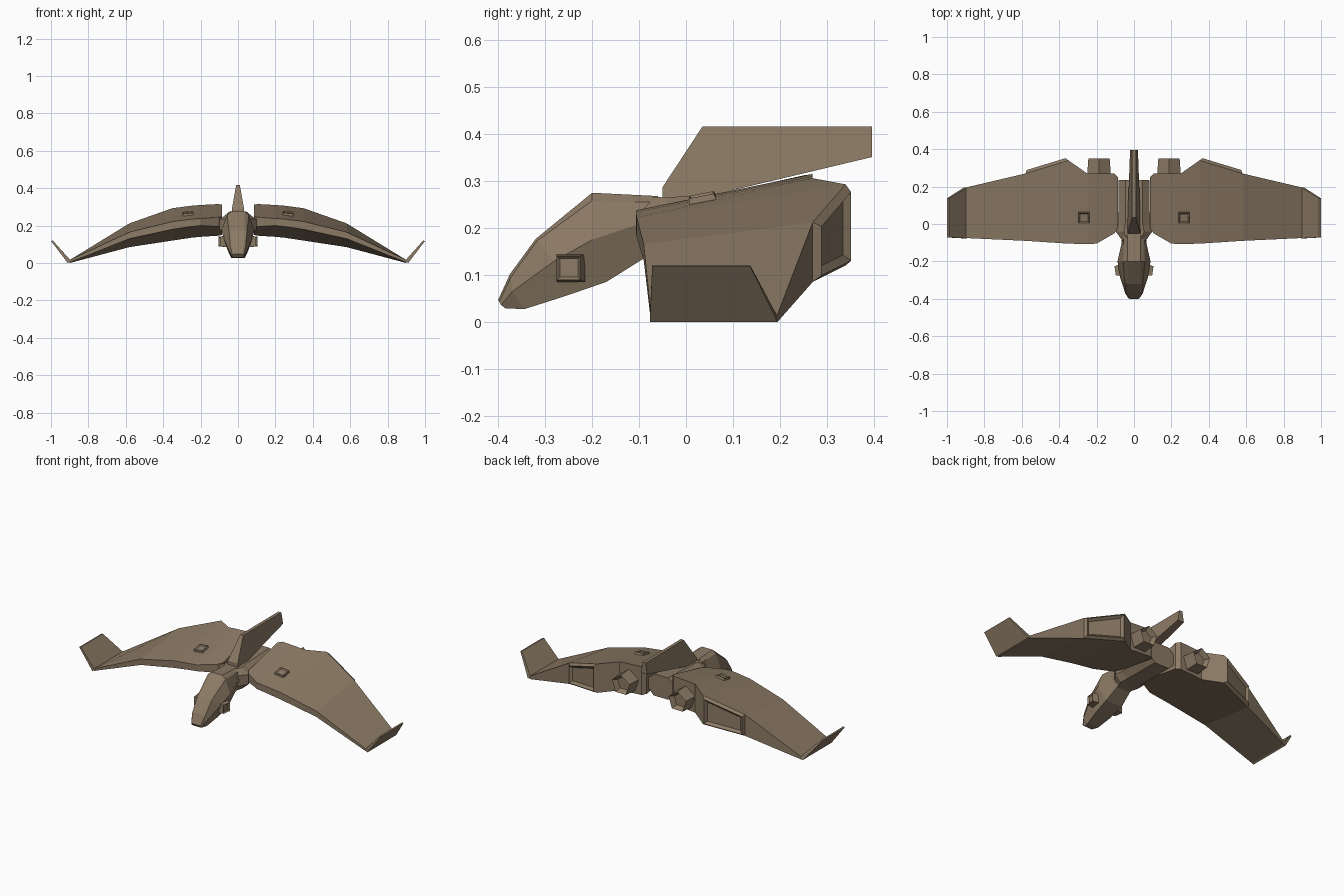
import bpy, bmesh, math
from mathutils import Vector

if "Cube" in bpy.data.objects:
    bpy.data.objects.remove(bpy.data.objects["Cube"], do_unlink=True)

hull = bpy.data.materials.new("brown hull")
hull.use_nodes = True
brown = (0.262, 0.195, 0.130, 1)
hull.diffuse_color = brown
hull.node_tree.nodes["Principled BSDF"].inputs["Base Color"].default_value = brown


def finish(name, bm, mirror=False):
    """Turn a bmesh into a flat-shaded object, optionally mirrored in x."""
    bmesh.ops.recalc_face_normals(bm, faces=bm.faces)
    mesh = bpy.data.meshes.new(name)
    bm.to_mesh(mesh)
    bm.free()
    mesh.materials.append(hull)
    obj = bpy.data.objects.new(name, mesh)
    bpy.context.collection.objects.link(obj)
    if mirror:
        mod = obj.modifiers.new("mirror", 'MIRROR')
        mod.use_axis[0] = True
    return obj


def loft(rings):
    """Skin a list of equal-length point rings and cap both ends."""
    bm = bmesh.new()
    rows = [[bm.verts.new(p) for p in ring] for ring in rings]
    n = len(rows[0])
    for a, b in zip(rows, rows[1:]):
        for i in range(n):
            j = (i + 1) % n
            bm.faces.new((a[i], a[j], b[j], b[i]))
    bm.faces.new(rows[0])
    bm.faces.new(rows[-1][::-1])
    bmesh.ops.recalc_face_normals(bm, faces=bm.faces)
    return bm


def inset(bm, faces, thickness, depth):
    bmesh.ops.inset_individual(bm, faces=faces, thickness=thickness,
                               depth=0, use_even_offset=True)
    for f in faces:
        f.normal_update()
        move = f.normal * depth
        for v in f.verts:
            v.co += move


def symmetric(levels):
    """Ring from (half width, y, z) levels listed top to bottom."""
    return [(w, y, z) for w, y, z in levels] + [(-w, y, z) for w, y, z in levels[::-1]]


# Wings: x, front y, front top z, front low z, rear y, rear top z, rear low z
stations = [
    (.085, -.02, .250, .195, .25, .312, .150),
    (.105, -.05, .245, .195, .27, .315, .146),
    (.20, -.105, .238, .200, .27, .310, .140),
    (.25, -.107, .234, .195, .27, .306, .135),
    (.35, -.105, .222, .180, .34, .293, .120),
    (.58, -.090, .165, .130, .27, .212, .085),
    (.90, -.075, .016, .003, .195, .016, .0),
]
wing = loft([[(x, fy, ft), (x, fy, fl), (x, ry, rl), (x, ry, rt)]
             for x, fy, ft, fl, ry, rt, rl in stations])
# Rear vents: raised frame with a recessed panel
vent = [f for f in wing.faces if f.normal.y > .6
        and .4 < f.calc_center_median().x < .55]
inset(wing, vent, .012, .016)
inset(wing, vent, .014, -.014)
finish("wings", wing, True)

# Upturned winglets
finish("winglets", loft([
    [(.893, -.077, .012), (.893, .195, .012), (.99, .137, .12), (.99, -.072, .12)],
    [(.91, -.077, 0), (.91, .195, 0), (1, .137, .118), (1, -.072, .118)],
]), True)

# Five-sided engine nozzles
nozzle_rings = []
for y, r in ((.2, .064), (.27, .066), (.35, .06)):
    nozzle_rings.append([(.187 + r * math.sin(math.tau * i / 5), y,
                          .213 + r * math.cos(math.tau * i / 5)) for i in range(5)])
nozzle = loft(nozzle_rings)
inset(nozzle, [f for f in nozzle.faces if f.calc_center_median().y > .34], .014, -.03)
finish("engine_nozzles", nozzle, True)


# Square hatch with a sunken centre
def hatch(name, center, size, height, out, side):
    out, side = Vector(out).normalized(), Vector(side).normalized()
    up = out.cross(side)
    rings = []
    for s, h in ((size, -height), (size * .85, height)):
        rings.append([Vector(center) + out * h + side * a * s + up * b * s
                      for a, b in ((-1, -1), (1, -1), (1, 1), (-1, 1))])
    bm = loft(rings)
    inset(bm, [f for f in bm.faces if f.normal.dot(out) > .95], size * .2, -height * .4)
    finish(name, bm, True)


hatch("wing_hatches", (.267, .035, .259), .032, .012, (.1, -.2, 1), (1, 0, -.1))
hatch("cheek_pods", (.083, -.248, .115), .030, .018, (1, -.15, 0), (.15, 1, 0))

# Central body with flared collar
finish("body", loft([symmetric([(w * .55, y, top), (w, y, top - .03),
                                (w, y, low + .035), (w * .6, y, low)])
                     for y, w, top, low in ((-.095, .058, .267, .137),
                                            (-.04, .098, .265, .142),
                                            (.0, .085, .268, .145),
                                            (.235, .082, .275, .145))]))

# Drooping head, from neck to nose
finish("head", loft([
    symmetric([(.035, -.06, .268), (.055, -.06, .255), (.065, -.06, .205), (.045, -.06, .145)]),
    symmetric([(.035, -.10, .270), (.055, -.11, .255), (.068, -.11, .205), (.045, -.09, .135)]),
    symmetric([(.036, -.20, .275), (.058, -.20, .258), (.088, -.20, .175), (.055, -.17, .085)]),
    symmetric([(.036, -.32, .177), (.048, -.318, .172), (.076, -.28, .130), (.050, -.26, .054)]),
    symmetric([(.032, -.375, .102), (.042, -.373, .095), (.047, -.37, .065), (.036, -.345, .027)]),
    symmetric([(.022, -.40, .047), (.030, -.398, .043), (.031, -.394, .036), (.026, -.385, .029)]),
]))

# Swept dorsal fin, thinner at the top
profile = [(-.05, .262, .034), (-.05, .287, .033), (.035, .416, .010),
           (.396, .416, .010), (.396, .351, .021), (.03, .264, .034)]
finish("dorsal_fin", loft([[(s * w, y, z) for y, z, w in profile] for s in (-1, 1)]))
